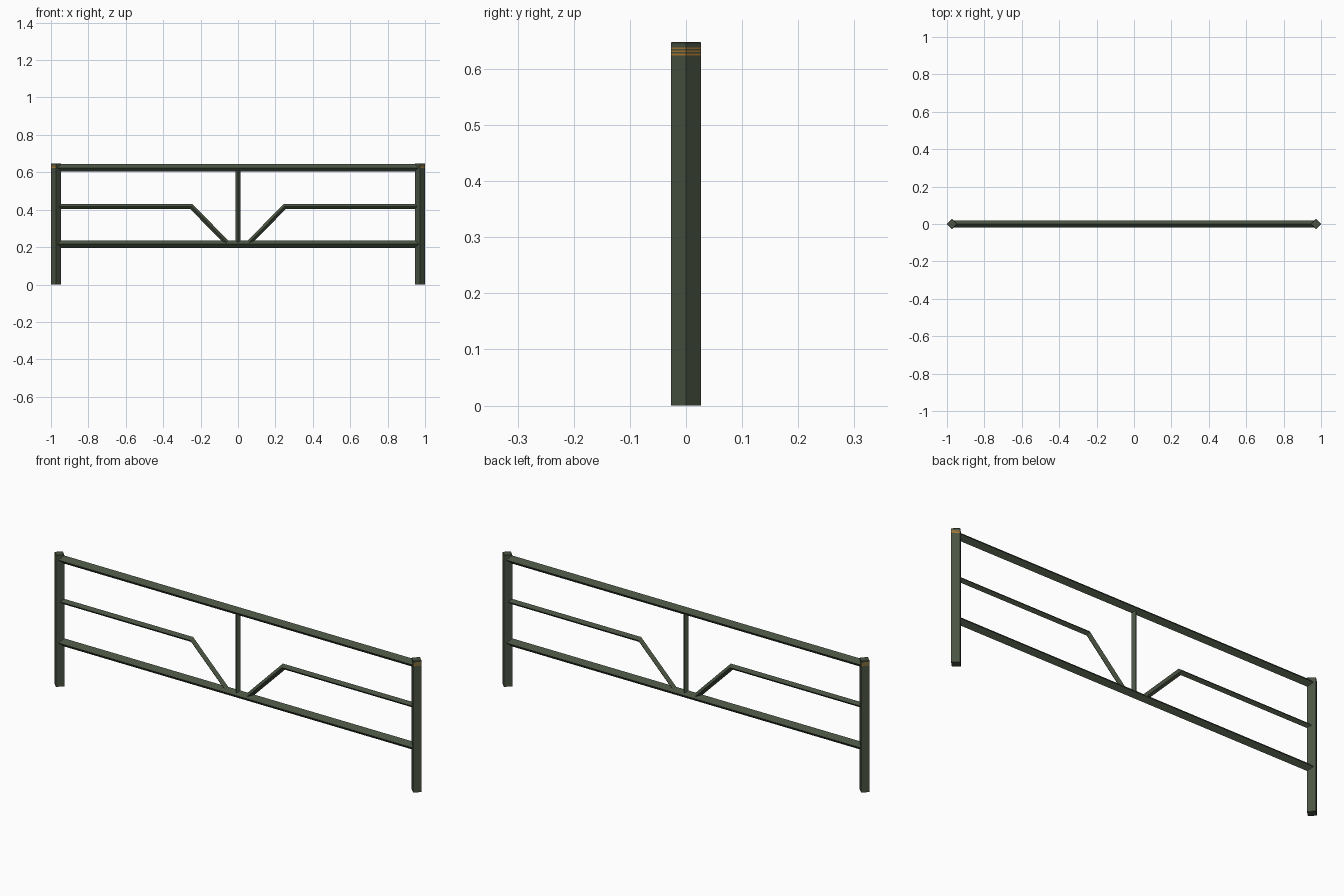
import bpy, bmesh, math
from mathutils import Vector, Matrix

if "Cube" in bpy.data.objects:
    bpy.data.objects.remove(bpy.data.objects["Cube"])


def material(name, rgb):
    m = bpy.data.materials.new(name)
    m.diffuse_color = (*rgb, 1)
    m.use_nodes = True
    m.node_tree.nodes["Principled BSDF"].inputs["Base Color"].default_value = m.diffuse_color
    return m


GREEN = material("dark_green_paint", (0.068, 0.088, 0.055))
ORANGE = material("orange_stripe", (0.42, 0.20, 0.035))
GREY = material("grey_steel", (0.16, 0.17, 0.15))

POST_X, POST_R, POST_H = 0.973, 0.027, 0.648


def finish(name, bm, mats):
    bmesh.ops.recalc_face_normals(bm, faces=bm.faces)
    me = bpy.data.meshes.new(name)
    bm.to_mesh(me)
    bm.free()
    for m in mats:
        me.materials.append(m)
    ob = bpy.data.objects.new(name, me)
    bpy.context.collection.objects.link(ob)
    return ob


def loft(bm, rings):
    loops = [[bm.verts.new(p) for p in r] for r in rings]
    for a, b in zip(loops, loops[1:]):
        for i in range(4):
            j = (i + 1) % 4
            bm.faces.new((a[i], a[j], b[j], b[i]))
    bm.faces.new(loops[0])
    bm.faces.new(loops[-1])


def diamond_bar(name, path, r):
    """Square bar standing on its edge, swept with mitres along an xz path."""
    pts = [Vector((x, 0, z)) for x, z in path]
    y = Vector((0, 1, 0))
    rings = []
    for i, p in enumerate(pts):
        dirs = []
        if i > 0:
            dirs.append((p - pts[i - 1]).normalized())
        if i < len(pts) - 1:
            dirs.append((pts[i + 1] - p).normalized())
        n = sum((y.cross(d) for d in dirs), Vector()).normalized()
        n = n / n.dot(y.cross(dirs[0]))
        rings.append([p + n * r, p + y * r, p - n * r, p - y * r])
    bm = bmesh.new()
    loft(bm, rings)
    return finish(name, bm, [GREEN])


# Horizontal rails and centre upright
diamond_bar("top_rail", [(-POST_X, 0.624), (POST_X, 0.624)], 0.020)
diamond_bar("bottom_rail", [(-POST_X, 0.216), (POST_X, 0.216)], 0.020)
diamond_bar("centre_upright", [(0, 0.216), (0, 0.624)], 0.013)

for s, side in ((-1, "left"), (1, "right")):
    # Bent middle rail running down to the bottom rail
    diamond_bar(side + "_bent_rail",
                [(s * POST_X, 0.417), (s * 0.25, 0.417), (s * 0.052, 0.216)], 0.0135)

    # Post, cut into levels so the outward faces carry three thin stripes
    levels = [0, 0.6240, 0.6275, 0.6298, 0.6330, 0.6352, 0.6385, POST_H - 0.002, POST_H]
    bm = bmesh.new()
    rings = []
    for z in levels:
        r = POST_R - (0.002 if z == POST_H else 0)
        rings.append([(s * POST_X + dx * r, dy * r, z)
                      for dx, dy in ((1, 0), (0, 1), (-1, 0), (0, -1))])
    loft(bm, rings)
    for f in bm.faces:
        c = f.calc_center_median()
        if (c.x - s * POST_X) * s > 0.005:
            for k in (1, 3, 5):
                if levels[k] < c.z < levels[k + 1]:
                    f.material_index = 1
    finish(side + "_post", bm, [GREEN, ORANGE])

    # Small cap screws on the outward faces
    bm = bmesh.new()
    for d in (-1, 1):
        n = Vector((s, d, 0)).normalized()
        pos = Vector((s * (POST_X + POST_R / 2), d * POST_R / 2, 0.6435))
        rot = n.to_track_quat('Z', 'Y').to_matrix().to_4x4()
        bmesh.ops.create_cone(bm, cap_ends=True, segments=8, radius1=0.0015, radius2=0.0015,
                              depth=0.001, matrix=Matrix.Translation(pos) @ rot)
    finish(side + "_cap_screws", bm, [GREY])
